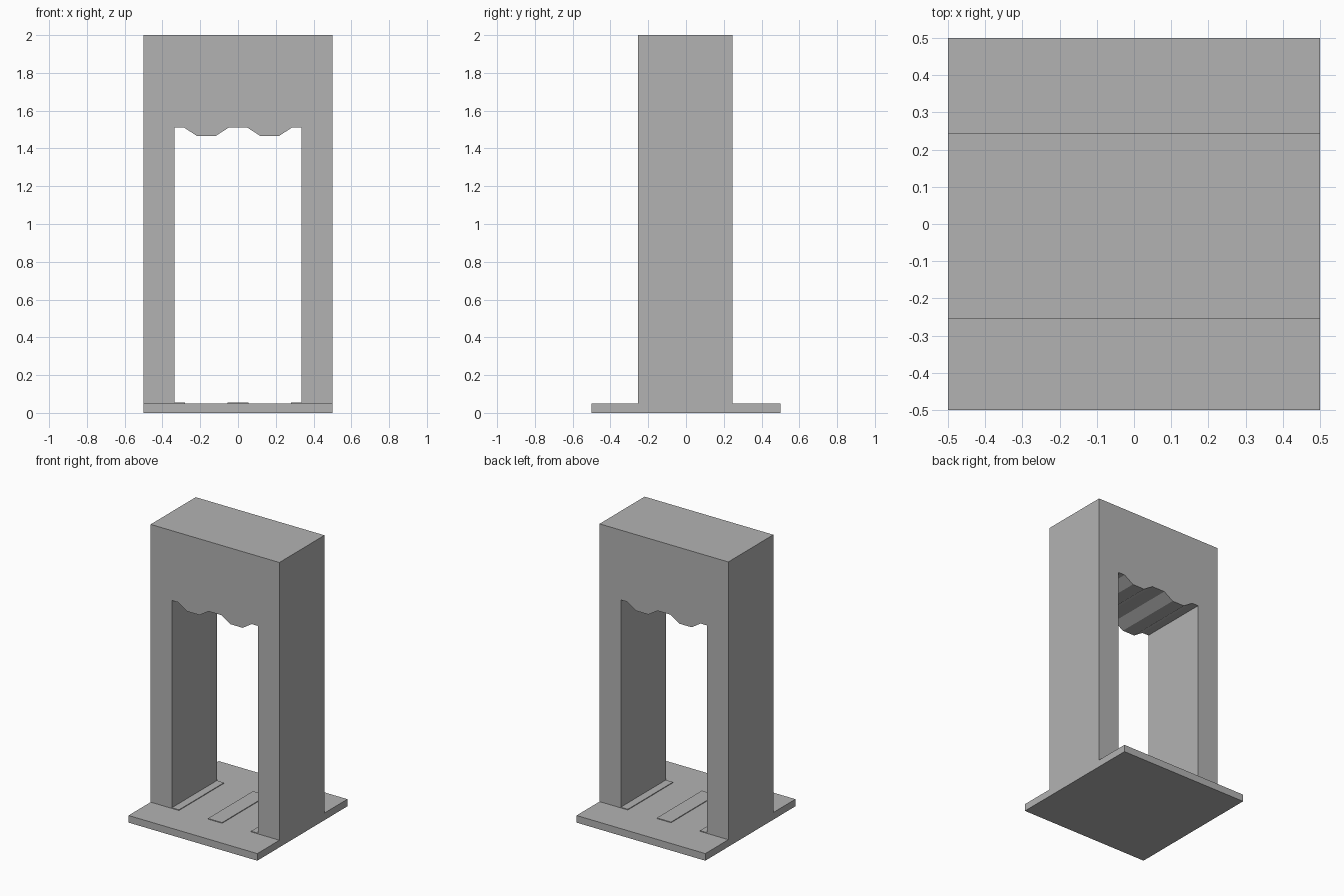
import bpy
import bmesh

if "Cube" in bpy.data.objects:
    bpy.data.objects.remove(bpy.data.objects["Cube"], do_unlink=True)

# Single plain grey
grey = bpy.data.materials.new("stone_grey")
grey.use_nodes = True
colour = (0.45, 0.45, 0.45, 1)
grey.diffuse_color = colour
grey.node_tree.nodes["Principled BSDF"].inputs["Base Color"].default_value = colour

FRONT, BACK = -0.255, 0.245
FLOOR, HALF, OPENING = 0.05, 0.5, 0.335


def extrude_profile(name, outline, y0, y1):
    """Extrude an x-z outline from y0 to y1."""
    mesh = bpy.data.meshes.new(name)
    bm = bmesh.new()
    face = bm.faces.new([bm.verts.new((x, y0, z)) for x, z in outline])
    grown = bmesh.ops.extrude_face_region(bm, geom=[face])["geom"]
    verts = [v for v in grown if isinstance(v, bmesh.types.BMVert)]
    bmesh.ops.translate(bm, verts=verts, vec=(0, y1 - y0, 0))
    bmesh.ops.recalc_face_normals(bm, faces=bm.faces)
    bm.to_mesh(mesh)
    bm.free()
    mesh.materials.append(grey)
    obj = bpy.data.objects.new(name, mesh)
    bpy.context.collection.objects.link(obj)
    return obj


def block(name, x0, x1, y0, y1, z0, z1):
    return extrude_profile(name, [(x0, z0), (x1, z0), (x1, z1), (x0, z1)], y0, y1)


# Square base slab
block("base_slab", -HALF, HALF, -HALF, HALF, 0, FLOOR)

# Gate frame with a wavy lintel underside, mirrored about the centre
wave = [(0.05, 1.51), (0.12, 1.465), (0.215, 1.465), (0.285, 1.51), (OPENING, 1.51)]
right_half = wave + [(OPENING, FLOOR), (HALF, FLOOR), (HALF, 2)]
left_half = [(-x, z) for x, z in reversed(right_half)]
extrude_profile("gate_frame", right_half + left_half, FRONT, BACK)

# Barely raised threshold strips on the floor of the opening
for name, x0, x1 in (("threshold_right", -OPENING, -0.28),
                     ("threshold_centre", -0.055, 0.055),
                     ("threshold_left", 0.28, OPENING)):
    block(name, x0, x1, FRONT, BACK, FLOOR, FLOOR + 0.005)
